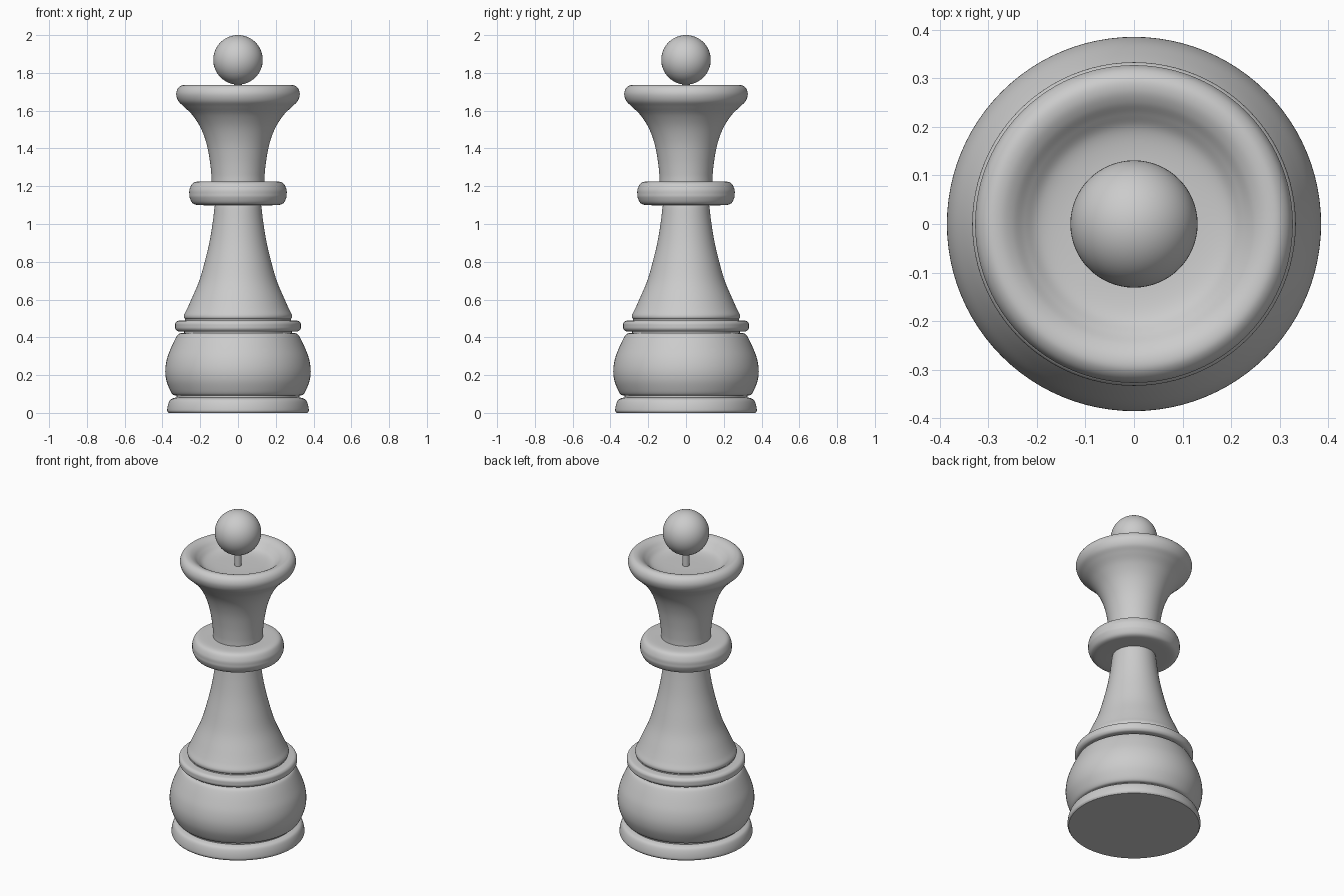
import bpy, bmesh, math
from mathutils import Vector

cube = bpy.data.objects.get("Cube")
if cube:
    bpy.data.objects.remove(cube, do_unlink=True)

SEGMENTS = 96
GREY = (0.6, 0.6, 0.6, 1)
material = bpy.data.materials.new("plain grey")
material.use_nodes = True
material.diffuse_color = GREY
material.node_tree.nodes["Principled BSDF"].inputs["Base Color"].default_value = GREY


def smooth_profile(points, steps=6):
    """Pass a rounded curve through the points; a repeated point makes a corner."""
    pts = [Vector(p) for p in points]
    pts = [pts[0]] + pts + [pts[-1]]
    out = []
    for a, b, c, d in zip(pts, pts[1:], pts[2:], pts[3:]):
        if (c - b).length < 1e-5:
            continue
        limit = (c - b).length
        m0, m1 = (c - a) / 2, (d - b) / 2
        m0, m1 = [m * min(1, 1.2 * limit / max(m.length, 1e-6)) for m in (m0, m1)]
        for i in range(steps):
            t = i / steps
            out.append((2*t**3 - 3*t**2 + 1) * b + (t**3 - 2*t**2 + t) * m0
                       + (3*t**2 - 2*t**3) * c + (t**3 - t**2) * m1)
    return out + [pts[-1]]


def finish(obj):
    obj.data.materials.append(material)
    bpy.ops.object.select_all(action='DESELECT')
    obj.select_set(True)
    bpy.context.view_layer.objects.active = obj
    bpy.ops.object.shade_smooth_by_angle(angle=math.radians(35))


def lathe(name, points):
    """Turn a (radius, height) profile about the vertical axis."""
    bm = bmesh.new()
    verts = [bm.verts.new((p.x, 0, p.y)) for p in smooth_profile(points)]
    edges = [bm.edges.new(pair) for pair in zip(verts, verts[1:])]
    bmesh.ops.spin(bm, geom=verts + edges, cent=(0, 0, 0), axis=(0, 0, 1),
                   angle=math.tau, steps=SEGMENTS, use_merge=True)
    bmesh.ops.remove_doubles(bm, verts=bm.verts, dist=1e-5)
    bmesh.ops.recalc_face_normals(bm, faces=bm.faces)
    # open shells: make the side walls face away from the axis
    score = sum(f.normal.dot(Vector((c.x, c.y, 0))) * f.calc_area()
                for f in bm.faces for c in [f.calc_center_median()])
    if score < 0:
        bmesh.ops.reverse_faces(bm, faces=bm.faces)
    mesh = bpy.data.meshes.new(name)
    bm.to_mesh(mesh)
    bm.free()
    obj = bpy.data.objects.new(name, mesh)
    bpy.context.collection.objects.link(obj)
    finish(obj)


# Base: flat foot, rounded bulb and thin ring
lathe("foot", [(0, 0), (0, 0), (.368, 0), (.368, 0), (.375, .012), (.37, .045),
               (.358, .07), (.335, .08), (.325, .08)])
lathe("bulb", [(.325, .08), (.325, .092), (.325, .092), (.345, .097), (.362, .125),
               (.38, .175), (.385, .23), (.375, .29), (.352, .35), (.325, .405),
               (.31, .42), (.285, .423)])
lathe("base_ring", [(.285, .423), (.285, .43), (.285, .43), (.318, .432), (.331, .444),
                    (.333, .46), (.331, .476), (.318, .487), (.28, .49)])

# Flared body
lathe("body", [(.28, .49), (.28, .497), (.28, .497), (.286, .505), (.285, .52),
               (.27, .55), (.243, .61), (.205, .7), (.176, .8), (.152, .9),
               (.135, 1), (.124, 1.09), (.12, 1.105)])

# Rounded collar
lathe("collar", [(.12, 1.1), (.21, 1.1), (.24, 1.11), (.256, 1.14), (.258, 1.16),
                 (.256, 1.185), (.24, 1.215), (.21, 1.225), (.14, 1.225)])

# Crown with hollowed top
lathe("crown", [(.14, 1.22), (.141, 1.26), (.15, 1.34), (.168, 1.43), (.198, 1.51),
                (.24, 1.575), (.285, 1.62), (.315, 1.65), (.327, 1.685), (.32, 1.715),
                (.3, 1.733), (.275, 1.734), (.25, 1.722), (.225, 1.7), (.195, 1.678),
                (.15, 1.668), (.08, 1.665), (0, 1.665)])

# Stem and finial ball
lathe("stem", [(.02, 1.66), (.02, 1.76)])
bpy.ops.mesh.primitive_uv_sphere_add(segments=64, ring_count=32, radius=.131,
                                     location=(0, 0, 1.869))
ball = bpy.context.object
ball.name = "finial_ball"
finish(ball)
